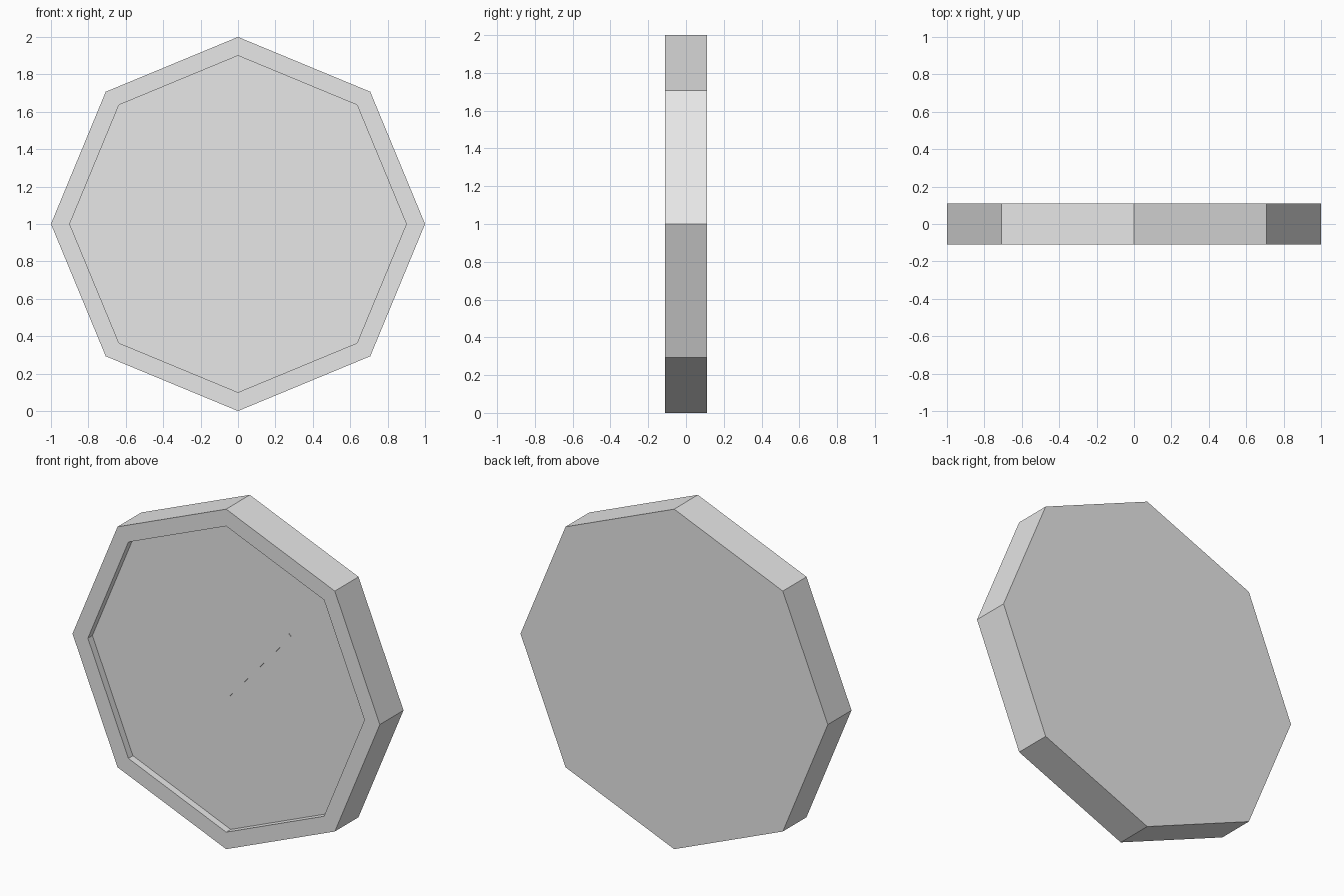
import bpy, bmesh
from math import cos, sin, pi
from mathutils import Vector

cube = bpy.data.objects.get("Cube")
if cube:
    bpy.data.objects.remove(cube, do_unlink=True)

SIDES = 8
HALF_DEPTH = 0.11
INNER_RADIUS = 0.9
FLOOR_Y = -0.068

grey = bpy.data.materials.new("plain grey")
grey.use_nodes = True
colour = (0.8, 0.8, 0.8, 1)
grey.diffuse_color = colour
grey.node_tree.nodes["Principled BSDF"].inputs["Base Color"].default_value = colour


def finish(name, bm):
    bmesh.ops.recalc_face_normals(bm, faces=bm.faces)
    mesh = bpy.data.meshes.new(name)
    bm.to_mesh(mesh)
    bm.free()
    mesh.materials.append(grey)
    obj = bpy.data.objects.new(name, mesh)
    bpy.context.collection.objects.link(obj)
    return obj


def ring(bm, radius, y):
    angles = [2 * pi * i / SIDES for i in range(SIDES)]
    return [bm.verts.new((radius * cos(a), y, 1 + radius * sin(a))) for a in angles]


# Octagonal clock case: back, outer wall, front rim, recess wall and dial floor
bm = bmesh.new()
rings = [ring(bm, r, y) for r, y in (
    (1, HALF_DEPTH), (1, -HALF_DEPTH),
    (INNER_RADIUS, -HALF_DEPTH), (INNER_RADIUS, FLOOR_Y))]
for a, b in zip(rings, rings[1:]):
    for i in range(SIDES):
        j = (i + 1) % SIDES
        bm.faces.new((a[i], a[j], b[j], b[i]))
bm.faces.new(rings[0])
bm.faces.new(rings[-1])
finish("clock_case", bm)

# Thin tapered hand lying on the dial
tail, tip = Vector((-0.02, 0, 0.902)), Vector((0.388, 0, 1.347))
side = (tip - tail).cross(Vector((0, 1, 0))).normalized()
bm = bmesh.new()
outline = [tail + side * 0.024, tip + side * 0.01,
           tip - side * 0.01, tail - side * 0.024]
verts = [bm.verts.new((p.x, FLOOR_Y, p.z)) for p in outline]
face = bm.faces.new(verts)
extruded = bmesh.ops.extrude_face_region(bm, geom=[face])["geom"]
bmesh.ops.translate(bm, vec=(0, -0.003, 0),
                    verts=[v for v in extruded if isinstance(v, bmesh.types.BMVert)])
finish("clock_hand", bm)
